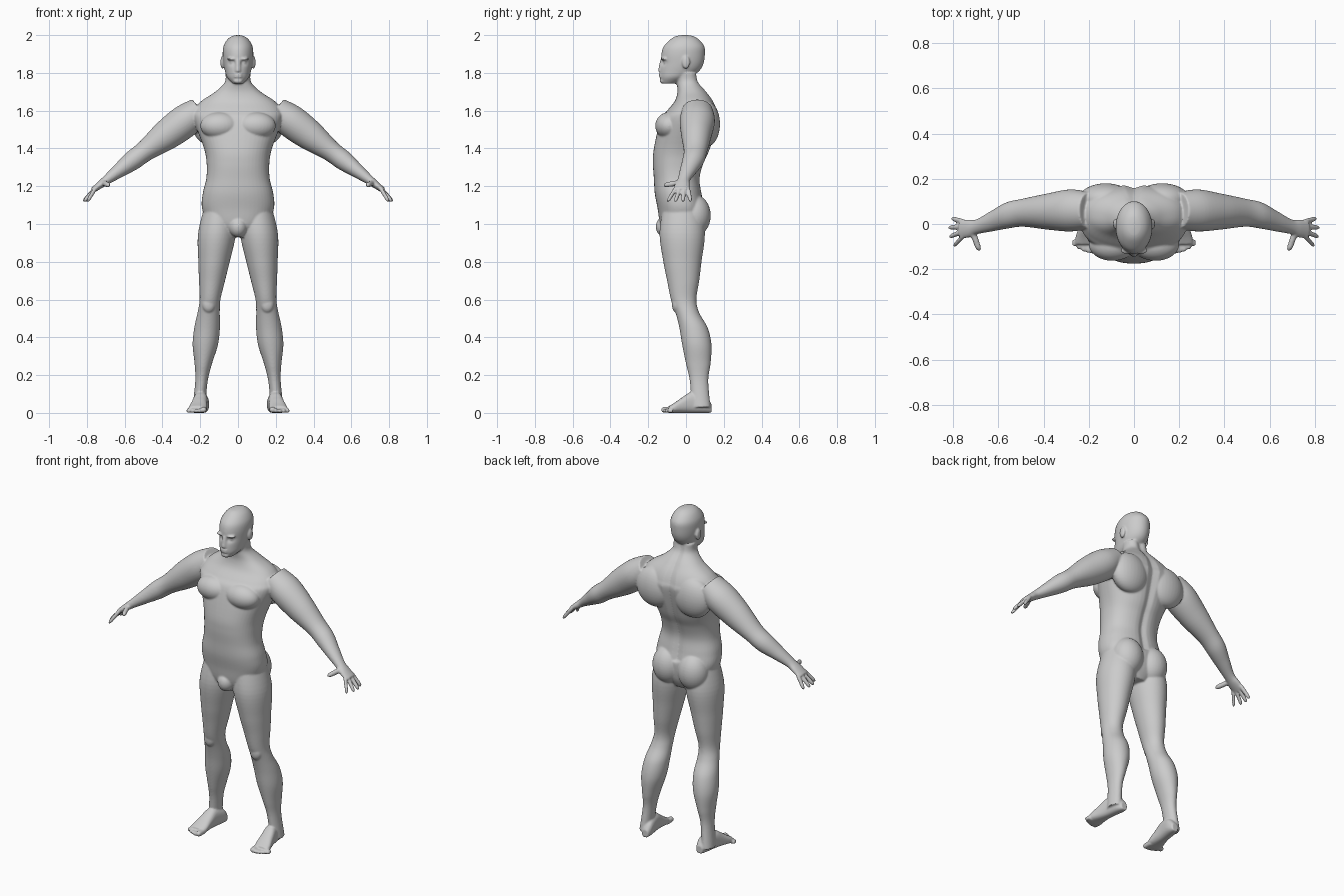
import bpy, bmesh, math
from mathutils import Vector, Matrix

cube = bpy.data.objects.get("Cube")
if cube:
    bpy.data.objects.remove(cube)

X, Y, Z = Vector((1, 0, 0)), Vector((0, 1, 0)), Vector((0, 0, 1))
ACROSS_ARM = Vector((.6, 0, .8))
BOTH_SIDES = (1, -1)
MIDDLE = (1,)
bm = bmesh.new()


def spline(rows, steps=6):
    """Smoothly interpolate every column of a list of rows."""
    smooth_rows = []
    for i in range(len(rows) - 1):
        start, end = rows[i], rows[i + 1]
        before, after = rows[max(i - 1, 0)], rows[min(i + 2, len(rows) - 1)]
        for k in range(steps):
            t = k / steps
            smooth_rows.append([
                b + t / 2 * (c - a + t * (2 * a - 5 * b + 4 * c - d + t * (3 * (b - c) + d - a)))
                for a, b, c, d in zip(before, start, end, after)])
    return smooth_rows + [rows[-1]]


def loft(rows, u, v, side=1, power=1, tweak=None, segments=48):
    """Closed skin over oval rings; a row is centre x, y, z and two radii."""
    def squarish(value):
        return math.copysign(abs(value) ** power, value)

    rings = []
    for x, y, z, u_radius, v_radius in spline(rows):
        ring = []
        for i in range(segments):
            angle = math.tau * i / segments
            point = (Vector((x, y, z)) + u * u_radius * squarish(math.cos(angle))
                     + v * v_radius * squarish(math.sin(angle)))
            if tweak:
                tweak(point)
            point.x *= side
            ring.append(bm.verts.new(point))
        rings.append(ring)
    for lower, upper in zip(rings, rings[1:]):
        for i in range(segments):
            j = (i + 1) % segments
            bm.faces.new((lower[i], lower[j], upper[j], upper[i]))
    bm.faces.new(rings[0][::-1])
    bm.faces.new(rings[-1])


def upright(rows, centre_x=lambda z: 0):
    """Turn rows of z, half width, front y and back y into loft rows."""
    return [(centre_x(z), (front + back) / 2, z, width, (back - front) / 2)
            for z, width, front, back in rows]


def blob(centre, radii, sides=BOTH_SIDES):
    """Oval mass, mirrored unless only the middle is asked for."""
    for side in sides:
        place = Matrix.Translation((centre[0] * side, centre[1], centre[2]))
        bmesh.ops.create_uvsphere(bm, u_segments=32, v_segments=20, radius=1,
                                  matrix=place @ Matrix.Diagonal((*radii, 1)))


def digit(start, end, radius, u, v, side=1):
    """Rounded rod that narrows towards its end."""
    start, end = Vector(start), Vector(end)
    rows = [(*start.lerp(end, t), radius * scale, radius * scale)
            for t, scale in ((0, 1), (.5, 1), (.85, .9), (1, .5))]
    loft(rows, u, v, side, segments=16)


def spine_groove(point):
    if point.y > 0 and point.z > 1.1:
        point.y -= .014 * math.exp(-(point.x / .022) ** 2)


def eye_sockets(point):
    if point.y < -.04:
        across, up = (abs(point.x) - .031) / .017, (point.z - 1.855) / .013
        point.y += .015 * math.exp(-across ** 2 - up ** 2)


# Torso and neck
torso = [(.93, .07, -.1, .06), (.99, .15, -.135, .09), (1.08, .19, -.15, .1),
         (1.16, .187, -.165, .085), (1.24, .168, -.17, .075), (1.32, .166, -.175, .095),
         (1.4, .18, -.17, .13), (1.55, .235, -.135, .17), (1.6, .235, -.1, .165),
         (1.65, .195, -.06, .145), (1.7, .12, -.045, .11), (1.75, .07, -.05, .07),
         (1.8, .066, -.055, .06)]
loft(upright(torso), X, Y, power=.87, tweak=spine_groove)

# Chest, shoulder blades, buttocks, groin and kneecaps
blob((.095, -.09, 1.52), (.105, .073, .072))
blob((.125, .11, 1.53), (.12, .07, .12))
blob((.085, .045, 1.045), (.09, .086, .11))
blob((0, -.11, .985), (.048, .05, .055), MIDDLE)
blob((.155, -.05, .575), (.035, .025, .045))

# Head
head = [(1.743, .028, -.128, -.05), (1.775, .057, -.137, .02), (1.81, .069, -.137, .07),
        (1.85, .077, -.132, .093), (1.9, .081, -.13, .1), (1.94, .077, -.118, .097),
        (1.975, .058, -.085, .07), (1.994, .033, -.055, .04), (2, .008, -.02, .01)]
loft(upright(head), X, Y, tweak=eye_sockets, segments=96)

# Nose, brows, eyes, lips, chin and ears
digit((0, -.134, 1.807), (0, -.12, 1.88), .015, X, Y)
blob((.03, -.116, 1.874), (.03, .017, .008))
blob((.031, -.106, 1.855), (.013, .012, .009))
for lip_z in (1.78, 1.792):
    blob((0, -.134, lip_z), (.023, .01, .005), MIDDLE)
blob((0, -.122, 1.757), (.026, .017, .014), MIDDLE)
blob((.083, 0, 1.855), (.01, .021, .034))

# Limb profiles: arm by x, y and radii; leg upright; foot by y, width and height
arm = [(.2, .06, .07, .08), (.28, .06, .087, .093), (.38, .055, .08, .08),
       (.49, .05, .056, .062), (.56, .038, .052, .058), (.63, .012, .038, .045),
       (.695, -.012, .025, .033), (.73, -.02, .02, .04), (.77, -.022, .014, .042)]
leg = [(1.1, .08, -.12, .08), (.95, .1, -.14, .1), (.8, .083, -.12, .082),
       (.7, .069, -.1, .07), (.6, .055, -.08, .055), (.53, .059, -.055, .07),
       (.45, .068, -.035, .115), (.36, .067, -.02, .135), (.26, .046, 0, .13),
       (.17, .033, .02, .118), (.03, .033, .03, .13)]
foot = [(.135, .02, .024), (.1, .034, .045), (.03, .037, .055),
        (-.02, .042, .041), (-.06, .048, .027), (-.09, .047, .018)]

for side in BOTH_SIDES:
    # Arm and palm, sloping evenly down and out
    loft([(x, y, 1.755 - .75 * x, thick, deep) for x, y, thick, deep in arm],
         ACROSS_ARM, Y, side)

    # Fingers fanned from little to index, then the thumb
    for i in range(4):
        digit((.755, .011 - .022 * i, 1.188),
              (.82 - .008 * (i - 1.3) ** 2, .024 - .04 * i, 1.12), .0115, ACROSS_ARM, Y, side)
    digit((.715, -.03, 1.22), (.685, -.118, 1.205), .0145, X, Z, side)

    # Leg, spreading towards the ground
    loft(upright(leg, lambda z: .211 - .105 * z), X, Y, side)

    # Foot, from heel to ball, turned slightly out
    loft([(.202 - .15 * y, y, height, width, height) for y, width, height in foot],
         X, Z, side, power=.8)

    # Toes, the big one innermost
    for i in range(5):
        radius = .0115 if i else .0165
        x = .182 + .02 * i
        digit((x, -.07, radius), (x, -.13 + .002 * i * i, radius), radius, X, Z, side)

# Fuse everything into one smooth skin
bmesh.ops.recalc_face_normals(bm, faces=bm.faces)
mesh = bpy.data.meshes.new("body")
bm.to_mesh(mesh)
bm.free()
body = bpy.data.objects.new("body", mesh)
bpy.context.collection.objects.link(body)

skin = bpy.data.materials.new("plain grey")
skin.use_nodes = True
grey = (.6, .6, .6, 1)
skin.diffuse_color = grey
skin.node_tree.nodes["Principled BSDF"].inputs["Base Color"].default_value = grey
mesh.materials.append(skin)

remesh = body.modifiers.new("fuse", 'REMESH')
remesh.mode = 'VOXEL'
remesh.voxel_size = .005
relax = body.modifiers.new("relax", 'SMOOTH')
relax.factor = .5
relax.iterations = 6

bpy.context.view_layer.objects.active = body
body.select_set(True)
for modifier in ("fuse", "relax"):
    bpy.ops.object.modifier_apply(modifier=modifier)
bpy.ops.object.shade_smooth()
